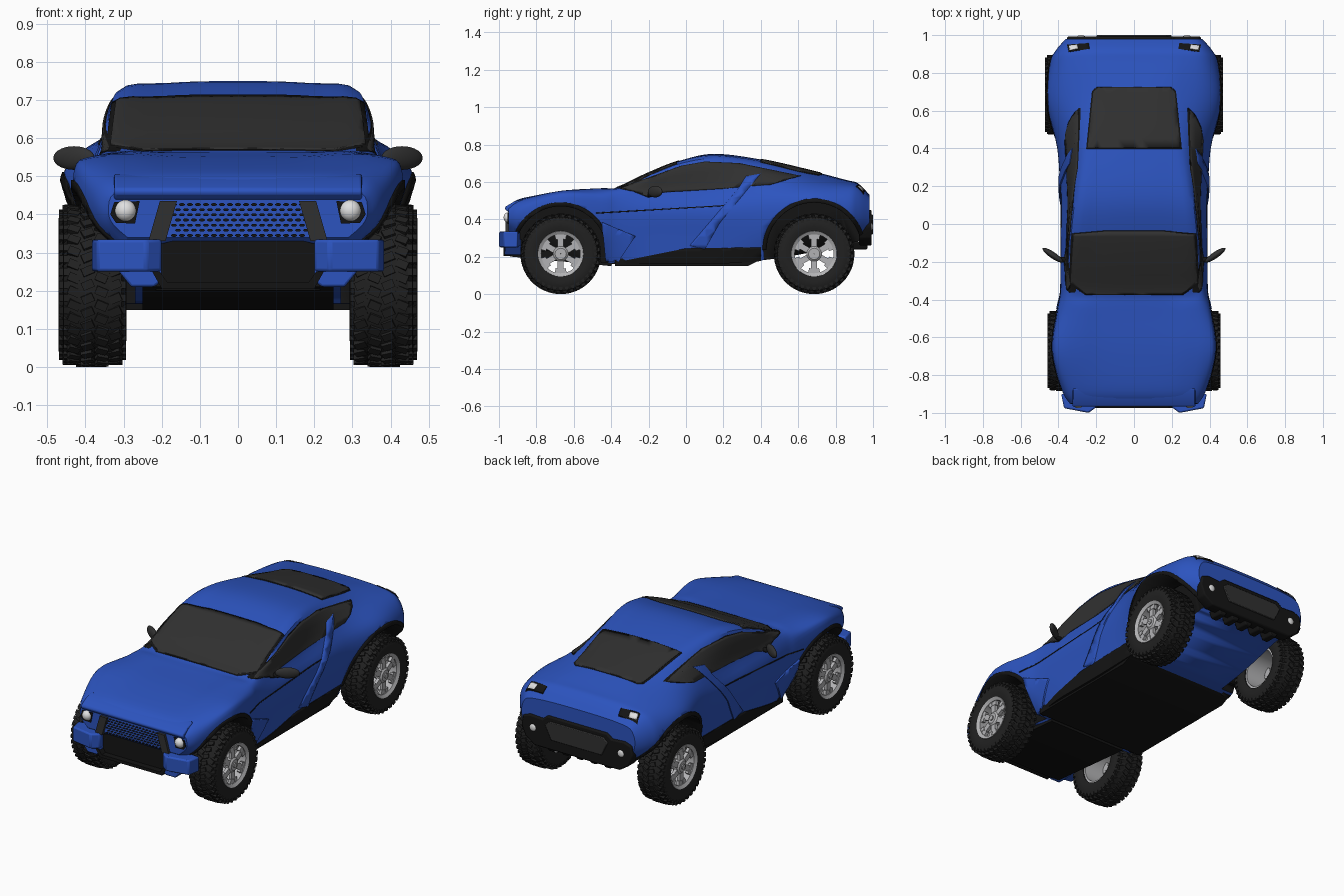
import bpy, bmesh, math
from mathutils import Vector, Matrix

cube = bpy.data.objects.get("Cube")
if cube:
    bpy.data.objects.remove(cube)


def material(name, r, g, b):
    m = bpy.data.materials.new(name)
    m.use_nodes = True
    m.diffuse_color = (r, g, b, 1)
    m.node_tree.nodes["Principled BSDF"].inputs["Base Color"].default_value = (r, g, b, 1)
    return m


BLUE = material("blue paint", .025, .088, .52)
BLACK = material("black trim", .007, .007, .007)
GLASS = material("dark glass", .03, .03, .03)
RUBBER = material("tyre rubber", .015, .015, .015)
SILVER = material("silver", .45, .45, .46)
LAMP = material("lamp white", .75, .75, .75)


def finish(name, bm, mats, angle=35):
    bmesh.ops.recalc_face_normals(bm, faces=bm.faces)
    mesh = bpy.data.meshes.new(name)
    bm.to_mesh(mesh)
    bm.free()
    for m in mats:
        mesh.materials.append(m)
    mesh.shade_smooth()
    mesh.set_sharp_from_angle(angle=math.radians(angle))
    ob = bpy.data.objects.new(name, mesh)
    bpy.context.collection.objects.link(ob)
    return ob


def prism(name, outlines, axis, lo, hi, mat, side=1, bevel=0):
    """Extrude 2D outlines along an axis; side=-1 mirrors across x."""
    place = (lambda a, b, h: (h * side, a, b), lambda a, b, h: (a * side, h, b),
             lambda a, b, h: (a * side, b, h))[axis]
    bm = bmesh.new()
    for pts in outlines:
        low = [bm.verts.new(place(a, b, lo)) for a, b in pts]
        top = [bm.verts.new(place(a, b, hi)) for a, b in pts]
        bm.faces.new(low)
        bm.faces.new(top[::-1])
        for i in range(len(pts)):
            j = (i + 1) % len(pts)
            bm.faces.new((low[i], low[j], top[j], top[i]))
    ob = finish(name, bm, [mat])
    if bevel:
        mod = ob.modifiers.new("bevel", "BEVEL")
        mod.width, mod.segments = bevel, 2
    return ob


def both(half):
    """Complete a half outline by mirroring it."""
    return half + [(-x, y) for x, y in reversed(half)]


def boolean(ob, cutter, operation):
    mod = ob.modifiers.new("cut", "BOOLEAN")
    mod.operation, mod.solver, mod.object = operation, "EXACT", cutter
    bpy.context.view_layer.update()
    graph = bpy.context.evaluated_depsgraph_get()
    mesh = bpy.data.meshes.new_from_object(ob.evaluated_get(graph))
    ob.modifiers.clear()
    ob.data = mesh
    bpy.data.objects.remove(cutter)


def spline(p, n):
    out = []
    for i in range(len(p) - 1):
        a, b, c, d = p[max(i - 1, 0)], p[i], p[i + 1], p[min(i + 2, len(p) - 1)]
        for k in range(n):
            t = k / n
            out.append(b + (c - a) * t / 2 + (a - 2.5 * b + 2 * c - d / 2) * t * t
                       + (1.5 * (b - c) + (d - a) / 2) * t ** 3)
    return out + [p[-1]]


# Body stations: y, bottom z, bottom w, shoulder w, z, belt w, z, roof w, z, centre z
STATIONS = [
    (-.95, .34, .29, .34, .41, .325, .455, .25, .468, .472),
    (-.88, .29, .30, .38, .45, .345, .495, .26, .508, .512),
    (-.67, .21, .28, .43, .515, .385, .548, .28, .552, .545),
    (-.45, .17, .31, .405, .49, .375, .548, .29, .566, .56),
    (-.36, .165, .34, .39, .46, .367, .55, .31, .567, .573),
    (-.2, .165, .36, .388, .45, .355, .555, .34, .632, .648),
    (-.03, .165, .36, .388, .45, .35, .56, .33, .698, .714),
    (.15, .165, .36, .39, .45, .348, .565, .31, .724, .75),
    (.4, .18, .35, .405, .47, .365, .575, .275, .692, .72),
    (.65, .22, .32, .46, .50, .39, .58, .25, .638, .664),
    (.85, .27, .31, .44, .49, .38, .57, .26, .602, .612),
    (.92, .28, .30, .41, .48, .36, .56, .26, .583, .592),
    (.98, .30, .29, .36, .45, .33, .51, .25, .525, .532)]


def section(y, zb, wb, ws, zs, wt, zt, wr, zr, zc):
    half = [(wb, zb), (ws - .012, (zb + zs) / 2), (ws, zs), (wt, zt), (wr, zr),
            (wr * .6, zr + .8 * (zc - zr))]
    full = half + [(0, zc)] + [(-x, z) for x, z in reversed(half)]
    return spline([Vector((x, y, z)) for x, z in full], 4)


lanes = [spline(list(lane), 5) for lane in zip(*[section(*s) for s in STATIONS])]
bm = bmesh.new()
grid = [[bm.verts.new(p) for p in ring] for ring in zip(*lanes)]
for r0, r1 in zip(grid, grid[1:]):
    for i in range(len(r0)):
        j = (i + 1) % len(r0)
        bm.faces.new((r0[i], r0[j], r1[j], r1[i]))
bm.faces.new(grid[0])
bm.faces.new(grid[-1][::-1])
body = finish("body_shell", bm, [BLUE, BLACK], 30)
shell = body.data.copy()


def skin(name, pts, axis, lo, hi, lift, mat, side=1, grow=1):
    """A panel that follows the body surface, raised by lift."""
    cx, cy = (sum(c) / len(pts) for c in zip(*pts))
    pts = [(cx + (a - cx) * grow, cy + (b - cy) * grow) for a, b in pts]
    mesh = shell.copy()
    normals = [v.normal.copy() for v in mesh.vertices]
    for v, n in zip(mesh.vertices, normals):
        v.co += n * lift
    ob = bpy.data.objects.new(name, mesh)
    bpy.context.collection.objects.link(ob)
    boolean(ob, prism("cutter", [pts], axis, lo, hi, mat, side), "INTERSECT")
    ob.data.materials.clear()
    ob.data.materials.append(mat)
    for p in ob.data.polygons:
        p.material_index = 0


# Front and rear glass with black surrounds
for name, half in (("windscreen", [(.25, -.37), (.335, -.31), (.32, -.055), (.15, -.04)]),
                   ("rear_window", [(.245, .405), (.215, .70), (.19, .722)])):
    skin(name + "_trim", both(half), 2, .5, .9, .002, BLACK, grow=1.035)
    skin(name, both(half), 2, .5, .9, .004, GLASS)

# Wheel places: y, z, x, arch radius
AXLES = {"front": (-.67, .225, .376, .26), "rear": (.685, .235, .388, .27)}


def arc(cy, cz, r, a0, a1, n=32):
    return [(cy + r * math.cos(math.radians(a0 + (a1 - a0) * i / n)),
             cz + r * math.sin(math.radians(a0 + (a1 - a0) * i / n))) for i in range(n + 1)]


SIDE_GLASS = [(-.35, .567), (-.02, .685), (.1, .706), (.28, .698), (.6, .632), (.44, .585),
              (.3, .575), (.2, .565), (-.12, .545), (-.19, .518), (-.27, .55)]
SILL = [(-.4, .1), (-.4, .165), (.0, .245), (.4, .25), (.4, .1)]
REAR_BLADE = [(.4, .645), (.32, .63), (.28, .565), (.02, .26), (.1, .24), (.18, .38)]
FRONT_BLADE = [(-.45, .385), (-.27, .31), (-.36, .175), (-.43, .175)]
CREASE = [(-.48, .43), (.22, .472), (.22, .477), (-.48, .436)]
for side, tag in ((1, "left"), (-1, "right")):
    skin(tag + "_window_trim", SIDE_GLASS, 0, .2, .6, .002, BLACK, side, 1.03)
    skin(tag + "_window", SIDE_GLASS, 0, .2, .6, .004, GLASS, side)
    skin(tag + "_sill", SILL, 0, .3, .6, .004, BLACK, side)
    skin(tag + "_rear_blade", REAR_BLADE, 0, .25, .6, .007, BLUE, side)
    skin(tag + "_front_blade", FRONT_BLADE, 0, .3, .6, .009, BLUE, side)
    skin(tag + "_door_crease", CREASE, 0, .3, .6, .002, BLACK, side)
    skin(tag + "_tail_lamp_housing", [(.235, .928), (.345, .91), (.355, .95), (.24, .958)],
         2, .45, .7, .004, BLACK, side)
    skin(tag + "_tail_lamp", [(.295, .928), (.34, .92), (.345, .945), (.30, .95)],
         2, .45, .7, .007, LAMP, side)

    # Wheel wells and arch flares that hug the fenders
    for axle, (cy, cz, cx, r) in AXLES.items():
        well = prism("cutter", [arc(cy, cz, r, 0, 350, 35)], 0, .27, .7, BLUE, side)
        well.data.materials.append(BLACK)
        for p in well.data.polygons:
            p.material_index = 1
        boolean(body, well, "DIFFERENCE")
        band = arc(cy, cz, r + .006, 0, 180) + arc(cy, cz, r - .016, 180, 0)
        skin(f"{tag}_{axle}_arch_flare", band, 0, .29, .6, .004, BLACK, side)

    # Front bumper corners
    prism(tag + "_bumper", [[(.2, -.97), (.24, -1), (.37, -.975), (.385, -.9), (.2, -.88)]],
          2, .25, .335, BLUE, side, .008)
    prism(tag + "_bumper_foot", [[(.2, .26), (.2, .225), (.22, .21), (.28, .21), (.32, .26)]],
          1, -.97, -.88, BLUE, side, .006)
    prism(tag + "_grille_bar", [[(.16, .435), (.205, .435), (.235, .33), (.19, .33)]],
          1, -.965, -.9, GLASS, side)


def ellipsoid(name, centre, size, mat, turn=0):
    bm = bmesh.new()
    bmesh.ops.create_uvsphere(bm, u_segments=24, v_segments=14, radius=1)
    bm.transform(Matrix.Translation(centre) @ Matrix.Rotation(turn, 4, "Z")
                 @ Matrix.Diagonal((*size, 1)))
    return finish(name, bm, [mat], 60)


# Mirrors and round lamps
for s, tag in ((1, "left"), (-1, "right")):
    ellipsoid(tag + "_mirror", (s * .43, -.165, .548), (.065, .017, .031), GLASS, s * .6)
    ellipsoid(tag + "_mirror_arm", (s * .375, -.19, .53), (.03, .015, .012), BLACK)
    prism(tag + "_lamp_housing", [[(.258, .435), (.325, .432), (.335, .40), (.32, .378), (.27, .376)]],
          1, -.954, -.94, BLACK, s)
    ellipsoid(tag + "_headlight", (s * .295, -.95, .41), (.028, .025, .028), LAMP)
    ellipsoid(tag + "_reverse_lamp", (s * .28, .992, .36), (.02, .008, .02), LAMP)

# Nose: lip, honeycomb grille and dark intake
prism("nose_lip", [[(-.87, .508), (-.92, .495), (-.965, .468), (-.968, .455), (-.95, .438), (-.9, .44)]],
      0, -.325, .325, BLUE, bevel=.006)
cells = []
for row in range(7):
    for col in range(-8, 9):
        x, z = (col + row % 2 / 2) * .021, .345 + row * .0135
        if abs(x) < .2 - row * .005:
            cells.append([(x + a * .0085, z + b * .004) for a, b in arc(0, 0, 1, 0, 300, 5)])
prism("grille_cells", cells, 1, -.954, -.94, BLACK)
prism("intake", [both([(.215, .2), (.215, .32), (.13, .34)])], 1, -.94, -.7, BLACK)
prism("intake_lip", [both([(.2, .205), (.225, .25), (.205, .25), (.185, .222)])], 1, -.975, -.9, BLACK)

# Floor and skid plate
prism("skid_plate", [[(-.95, .21), (-.93, .2), (-.4, .15), (-.38, .2), (-.6, .25)]], 0, -.25, .25, BLACK)
prism("floor", [[(-.38, .15), (.33, .15), (.41, .19), (-.38, .19)]], 0, -.35, .35, BLACK)

# Rear bumper, centre plate and diffuser fins
prism("rear_bumper", [both([(.27, .26), (.33, .30), (.355, .36), (.345, .415), (.30, .43), (.22, .425),
                            (.19, .45)])], 1, .925, .993, BLACK, bevel=.008)
prism("rear_plate", [both([(.16, .32), (.2, .40), (.17, .425)])], 1, .95, 1, GLASS, bevel=.004)
for i in range(5):
    x = (i - 2) * .09
    prism(f"diffuser_fin_{i + 1}", [[(x - .035, .28), (x - .018, .24), (x + .018, .24), (x + .035, .28)]],
          1, .89, .97, BLACK, bevel=.006)


def lathe(bm, profile, n=48):
    """Revolve a closed (x, radius) profile about the x axis."""
    rings = [[bm.verts.new((x, r * math.cos(math.tau * i / n), r * math.sin(math.tau * i / n)))
              for x, r in profile] for i in range(n)]
    for i in range(n):
        a, b = rings[i], rings[(i + 1) % n]
        for j in range(len(profile)):
            k = (j + 1) % len(profile)
            bm.faces.new((a[j], a[k], b[k], b[j]))


def block(bm, angle, x, r, size, skew=0):
    bmesh.ops.create_cube(bm, size=1, matrix=Matrix.Rotation(angle, 4, "X")
                          @ Matrix.Translation((x, 0, r)) @ Matrix.Rotation(skew, 4, "Z")
                          @ Matrix.Diagonal((*size, 1)))


# Tyre with tread blocks
bm = bmesh.new()
half = [(.076, .118), (.083, .145), (.082, .178), (.07, .197), (.045, .207)]
lathe(bm, half + [(-x, r) for x, r in reversed(half)])
for i in range(36):
    for row, x in enumerate((-.054, -.018, .018, .054)):
        block(bm, math.tau * (i + row % 2 / 2) / 36, x, .208 - (row in (0, 3)) * .005,
              (.031, .022, .014), .4 * (-1) ** row)
    for x in (-.073, .073):
        block(bm, math.tau * i / 36, x, .187, (.018, .019, .02))
tyre = finish("tyre", bm, [RUBBER]).data

# Rim with six forked spokes and hub
bm = bmesh.new()
lathe(bm, [(.07, .124), (.08, .121), (.07, .104), (-.07, .106), (-.07, .122)])
lathe(bm, [(.035, .008), (.035, .04), (.062, .042), (.072, .03), (.072, .008)], 24)
lathe(bm, [(.03, .001), (.03, .014), (.078, .014), (.078, .001)], 16)
for i in range(6):
    block(bm, math.tau * i / 6, .055, .07, (.018, .032, .085))
    for s in (-.2, .2):
        block(bm, math.tau * i / 6 + s, .058, .095, (.018, .022, .03))
rim = finish("rim", bm, [SILVER]).data
for name in ("tyre", "rim"):
    bpy.data.objects.remove(bpy.data.objects[name])

for axle, (cy, cz, cx, r) in AXLES.items():
    for s, tag in ((1, "left"), (-1, "right")):
        for part, mesh in (("tyre", tyre), ("rim", rim)):
            ob = bpy.data.objects.new(f"{axle}_{tag}_{part}", mesh)
            ob.location = (s * cx, cy, .2155)
            ob.rotation_euler.z = 0 if s > 0 else math.pi
            bpy.context.collection.objects.link(ob)
